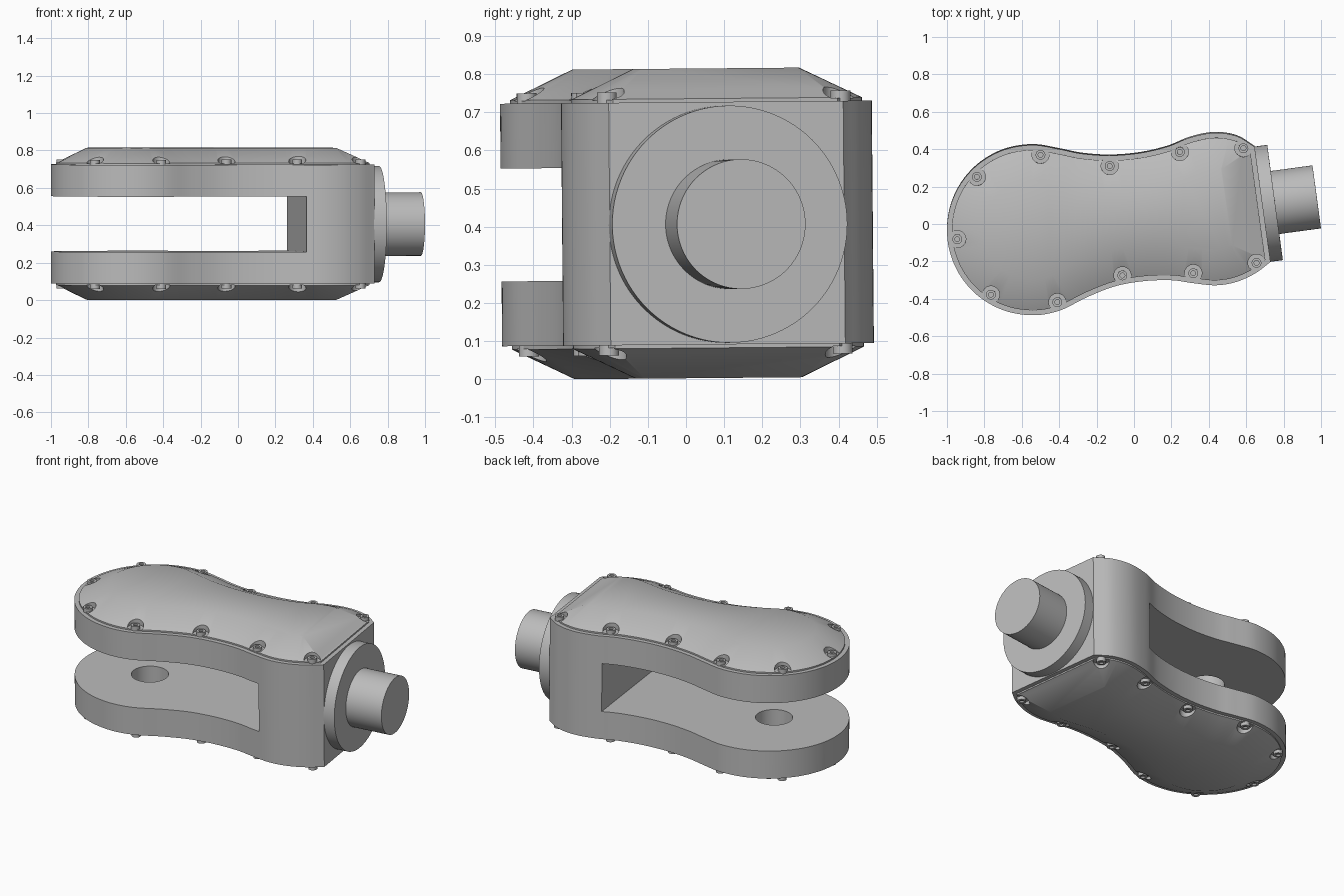
import bpy, bmesh, math
from mathutils import Matrix, Vector

cube = bpy.data.objects.get("Cube")
if cube:
    bpy.data.objects.remove(cube, do_unlink=True)

mat = bpy.data.materials.new("plain_grey")
mat.use_nodes = True
GREY = (0.5, 0.5, 0.5, 1)
mat.diffuse_color = GREY
mat.node_tree.nodes["Principled BSDF"].inputs["Base Color"].default_value = GREY

MID = 0.4085                    # height of the mirror plane between the halves
BODY, DOME, SLOT = 0.318, 0.406, 0.148
TURN = math.radians(7.7)        # sideways turn of the shaft end
PLACE = Matrix.Translation((0, 0, MID)) @ Matrix.Rotation(math.radians(0.5), 4, "X")
LOBE, LOBE_R = Vector((-0.545, -0.03)), 0.455


def finish(name, bm):
    bmesh.ops.remove_doubles(bm, verts=bm.verts, dist=1e-5)
    bmesh.ops.recalc_face_normals(bm, faces=bm.faces)
    mesh = bpy.data.meshes.new(name)
    bm.to_mesh(mesh)
    bm.free()
    mesh.materials.append(mat)
    obj = bpy.data.objects.new(name, mesh)
    bpy.context.collection.objects.link(obj)
    obj.matrix_world = PLACE
    return obj


def cylinder(bm, radius, depth, matrix, sides=64):
    return bmesh.ops.create_cone(bm, cap_ends=True, segments=sides, radius1=radius,
                                 radius2=radius, depth=depth, matrix=matrix)["verts"]


def loft(loops):
    """Skin a list of (outline, height) rings and cap both ends."""
    bm = bmesh.new()
    rings = [[bm.verts.new((p.x, p.y, z)) for p in pts] for pts, z in loops]
    for a, b in zip(rings, rings[1:]):
        for i in range(len(a)):
            j = (i + 1) % len(a)
            bm.faces.new((a[i], a[j], b[j], b[i]))
    bm.faces.new(rings[0])
    bm.faces.new(rings[-1])
    return bm


def cut(obj, cutter):
    mod = obj.modifiers.new("cut", "BOOLEAN")
    mod.operation, mod.solver, mod.object = "DIFFERENCE", "EXACT", cutter
    bpy.context.view_layer.update()
    graph = bpy.context.evaluated_depsgraph_get()
    mesh = bpy.data.meshes.new_from_object(obj.evaluated_get(graph))
    obj.modifiers.clear()
    obj.data = mesh
    bpy.data.objects.remove(cutter, do_unlink=True)


def spline(ctrl, steps=6):
    out = []
    for i in range(len(ctrl) - 1):
        p1, p2 = ctrl[i], ctrl[i + 1]
        p0 = ctrl[i - 1] if i else p1 * 2 - p2
        p3 = ctrl[i + 2] if i + 2 < len(ctrl) else p2 * 2 - p1
        for s in range(steps):
            t = s / steps
            out.append(0.5 * (2 * p1 + (p2 - p0) * t + (2 * p0 - 5 * p1 + 4 * p2 - p3) * t * t
                              + (3 * p1 - p0 - 3 * p2 + p3) * t ** 3))
    return out + [ctrl[-1]]


# Outline: open chain from the back corner of the end face, round the lobe, to the front corner
back = [(0.645, 0.415), (0.55, 0.472), (0.43, 0.49), (0.3, 0.465), (0.18, 0.417),
        (0.03, 0.382), (-0.13, 0.369), (-0.28, 0.379), (-0.4, 0.403)]
front = [(-0.4, -0.461), (-0.25, -0.388), (-0.1, -0.33), (0.05, -0.303), (0.2, -0.298),
         (0.32, -0.314), (0.44, -0.325), (0.55, -0.306), (0.65, -0.26), (0.73, -0.2)]
arc = [LOBE + LOBE_R * Vector((math.cos(math.radians(a)), math.sin(math.radians(a))))
       for a in range(90, 271, 20)]
outline = spline([Vector(p) for p in back] + arc + [Vector(p) for p in front])


def inset(pts, d):
    """Move the outline inwards and trim it along the moved end face."""
    n = len(pts)
    end_dir = (pts[0] - pts[-1]).normalized()
    inward = Vector((-end_dir.y, end_dir.x))
    moved = []
    for i, p in enumerate(pts):
        t = (pts[min(i + 1, n - 1)] - pts[max(i - 1, 0)]).normalized()
        moved.append(p + d * Vector((-t.y, t.x)))
    gap = [(p - pts[0]).dot(inward) - d for p in moved]
    for order in (range(n), range(n - 1, -1, -1)):
        order = list(order)
        k = next(q for q in range(n) if gap[order[q]] >= 0)
        if k:
            a, b = order[k - 1], order[k]
            corner = moved[a].lerp(moved[b], gap[a] / (gap[a] - gap[b]))
            for q in order[:k]:
                moved[q] = corner
    return moved


# Forked body: slot with a slanted back wall, pin hole through both prongs
body = finish("forked_body", loft([(outline, -BODY), (outline, BODY)]))
bm = bmesh.new()
wall = Matrix.Translation((0.323, 0, 0)) @ Matrix.Rotation(TURN, 4, "Z")
bmesh.ops.create_cube(bm, size=1, matrix=wall @ Matrix.Translation((-1, 0, 0))
                      @ Matrix.Diagonal((2, 3, 2 * SLOT, 1)))
cut(body, finish("slot_cutter", bm))
bm = bmesh.new()
cylinder(bm, 0.105, 1, Matrix.Translation((-0.57, -0.05, 0)))
cut(body, finish("pin_cutter", bm))

# Screw positions around the covers
screws = [(-0.84, 0.255), (-0.5, 0.373), (-0.13, 0.313), (0.245, 0.388), (0.585, 0.408),
          (-0.945, -0.078), (-0.765, -0.375), (-0.41, -0.415), (-0.062, -0.272),
          (0.317, -0.26), (0.655, -0.205)]

# Domed covers with screw pockets, and socket screws, above and below
for side, label in ((1, "upper"), (-1, "lower")):
    rim, crown = inset(outline, 0.026), inset(outline, 0.19)
    cover = finish(label + "_cover", loft([(rim, side * (BODY - 0.003)),
                                           (rim, side * (BODY + 0.009)),
                                           (crown, side * DOME)]))
    bm = bmesh.new()
    for x, y in screws:
        cylinder(bm, 0.046, 0.2, Matrix.Translation((x, y, side * (BODY + 0.107))), 32)
    cut(cover, finish("pocket_cutter", bm))

    bm = bmesh.new()
    for x, y in screws:
        cylinder(bm, 0.026, 0.03, Matrix.Translation((x, y, side * (BODY + 0.012))), 24)
    bm.normal_update()
    tops = [f for f in bm.faces if f.normal.z * side > 0.9]
    bmesh.ops.inset_individual(bm, faces=tops, thickness=0.013)
    walls = bmesh.ops.extrude_discrete_faces(bm, faces=tops)["faces"]
    for f in walls:
        bmesh.ops.translate(bm, verts=f.verts, vec=(0, 0, -side * 0.01))
    finish(label + "_screws", bm)

# Flange disc and output shaft on the turned end face
axis = (Matrix.Translation((0.977, 0.145, -0.003)) @ Matrix.Rotation(TURN, 4, "Z")
        @ Matrix.Rotation(math.pi / 2, 4, "Y"))
for name, radius, start, stop in (("end_flange", 0.311, -0.3, -0.225),
                                  ("output_shaft", 0.17, -0.26, 0)):
    bm = bmesh.new()
    cylinder(bm, radius, stop - start, axis @ Matrix.Translation((0, 0, (start + stop) / 2)), 96)
    finish(name, bm)

# Smooth shading with crisp edges
bpy.ops.object.select_all(action="DESELECT")
for obj in bpy.context.collection.objects:
    if obj.type == "MESH" and obj.data.materials and obj.data.materials[0] == mat:
        obj.select_set(True)
        bpy.context.view_layer.objects.active = obj
bpy.ops.object.shade_smooth_by_angle(angle=math.radians(30))
